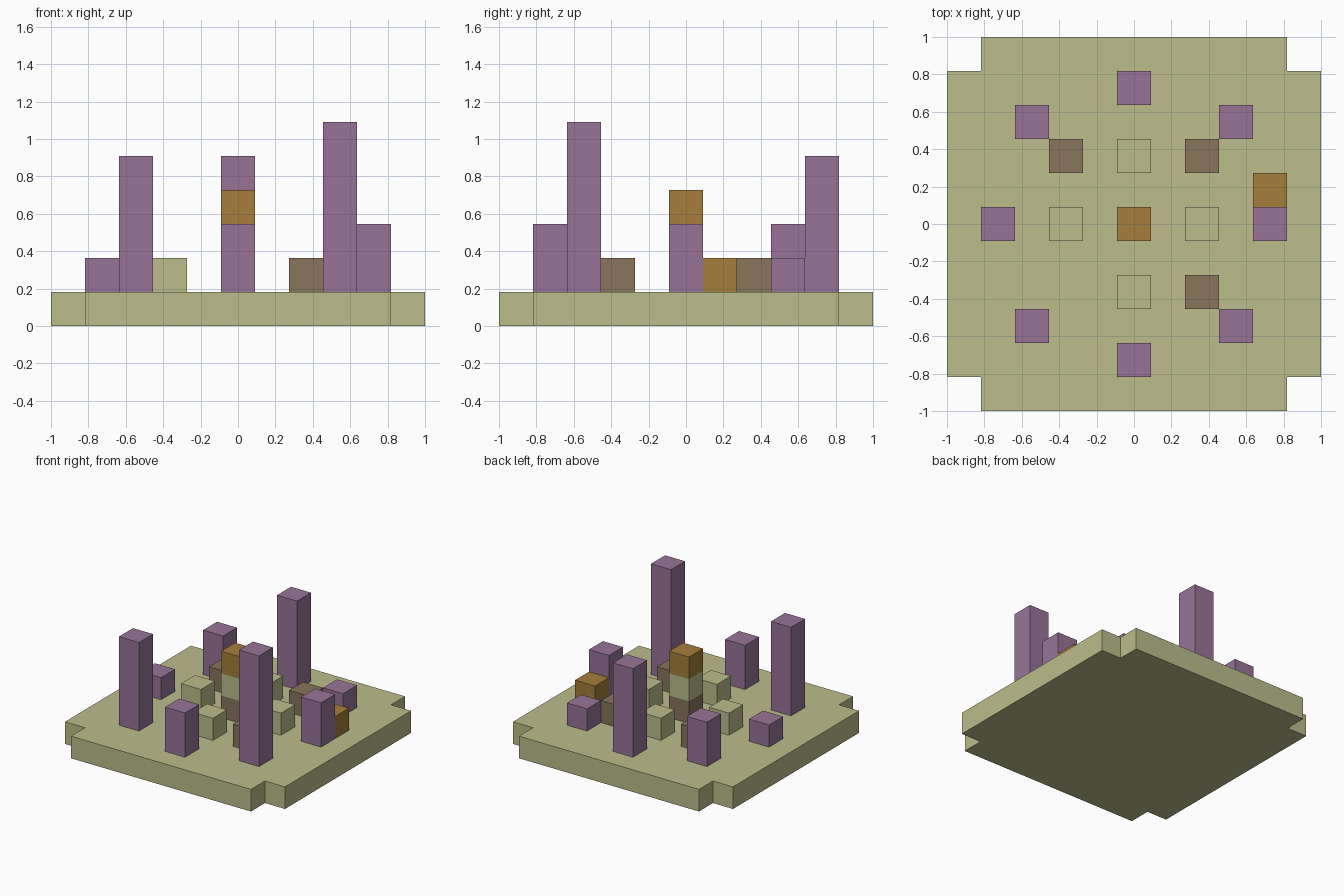
import bpy
import bmesh

cube = bpy.data.objects.get("Cube")
if cube:
    bpy.data.objects.remove(cube, do_unlink=True)

U = 2 / 11  # one block


def make_material(name, rgb):
    """Flat material from an 8-bit sRGB colour."""
    linear = [((c / 255 + 0.055) / 1.055) ** 2.4 for c in rgb] + [1]
    mat = bpy.data.materials.new(name)
    mat.use_nodes = True
    mat.diffuse_color = linear
    mat.node_tree.nodes["Principled BSDF"].inputs["Base Color"].default_value = linear
    return mat


moss = make_material("moss_green", (188, 189, 139))
purple = make_material("dusty_purple", (153, 116, 152))
brown = make_material("earth_brown", (137, 117, 92))
ochre = make_material("ochre", (164, 126, 58))


def add_object(name, bm, mat):
    bmesh.ops.recalc_face_normals(bm, faces=bm.faces)
    mesh = bpy.data.meshes.new(name)
    bm.to_mesh(mesh)
    bm.free()
    mesh.materials.append(mat)
    obj = bpy.data.objects.new(name, mesh)
    bpy.context.collection.objects.link(obj)
    return obj


def pillar(name, col, row, mat, height=1, level=1):
    """Square pillar on a grid cell, sizes in blocks."""
    bm = bmesh.new()
    bmesh.ops.create_cube(bm, size=U)
    for v in bm.verts:
        v.co.x += col * U
        v.co.y += row * U
        v.co.z = (level + (height if v.co.z > 0 else 0)) * U
    return add_object(name, bm, mat)


# Base slab: a square with one block notched out of each corner
bm = bmesh.new()
a, b = 1, 1 - U
outline = []
corner = [(a, b), (b, b), (b, a)]
for _ in range(4):
    outline += corner
    corner = [(-y, x) for x, y in corner]
face = bm.faces.new([bm.verts.new((x, y, 0)) for x, y in outline])
top = bmesh.ops.extrude_face_region(bm, geom=[face], use_keep_orig=True)
bmesh.ops.translate(bm, vec=(0, 0, U),
                    verts=[g for g in top["geom"] if isinstance(g, bmesh.types.BMVert)])
add_object("base_slab", bm, moss)

# Outer ring of purple pillars: column, row, height
ring = [(0, 4, 4), (3, 3, 1), (4, 0, 2), (3, -3, 5),
        (0, -4, 2), (-3, -3, 4), (-4, 0, 1), (-3, 3, 2)]
for i, (col, row, height) in enumerate(ring, 1):
    pillar(f"outer_pillar_{i}", col, row, purple, height)

# Inner ring of low blocks
for i, (col, row) in enumerate([(0, 2), (2, 0), (0, -2), (-2, 0)], 1):
    pillar(f"green_block_{i}", col, row, moss)
for i, (col, row) in enumerate([(-2, 2), (2, 2), (2, -2)], 1):
    pillar(f"brown_block_{i}", col, row, brown)

# Ochre block beside the left pillar
pillar("ochre_block", 4, 1, ochre)

# Banded centre column
for level, (name, mat) in enumerate([("bottom", brown), ("middle", moss), ("top", ochre)], 1):
    pillar(f"centre_column_{name}", 0, 0, mat, level=level)
